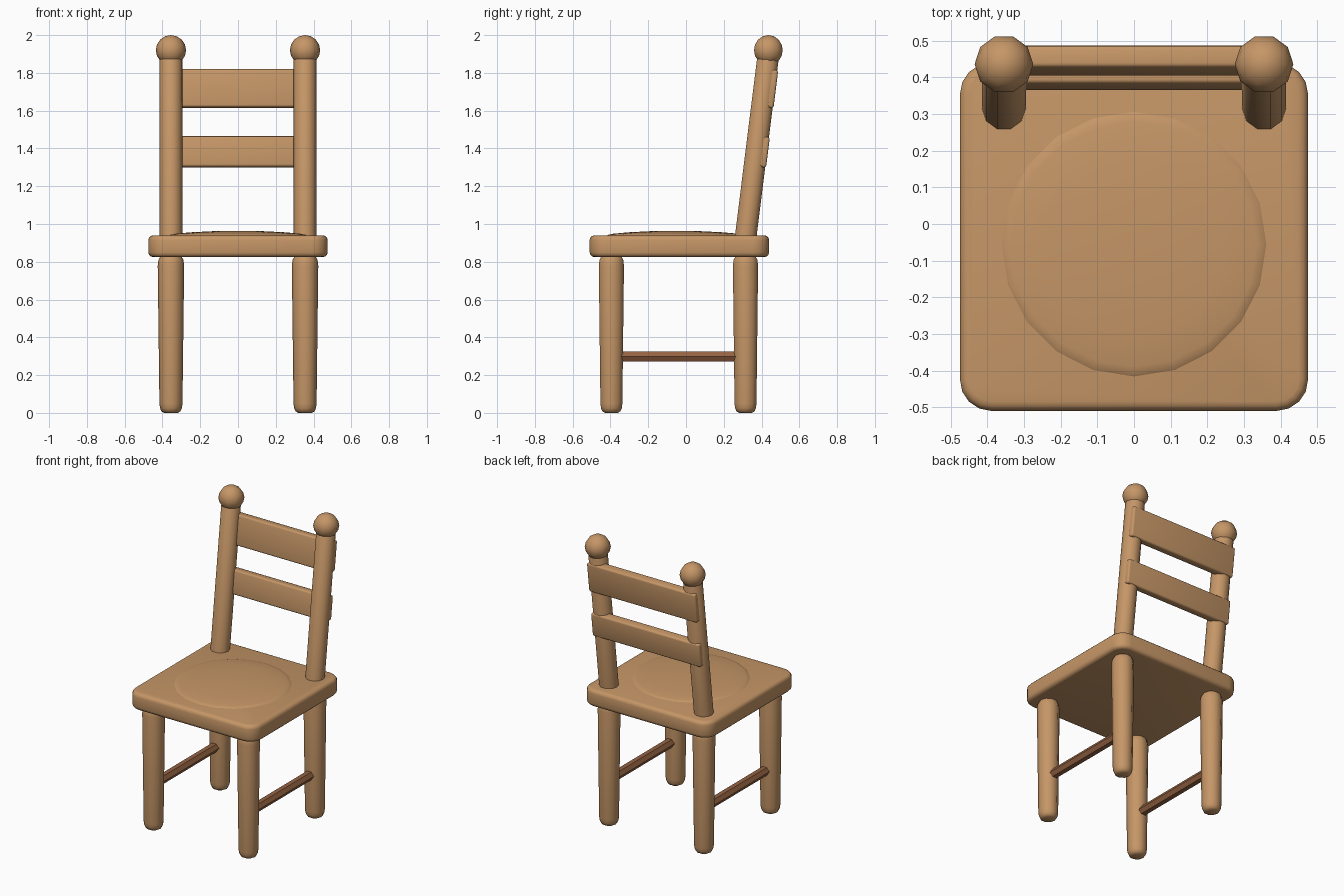
import bpy, bmesh, math
from mathutils import Vector

if "Cube" in bpy.data.objects:
    bpy.data.objects.remove(bpy.data.objects["Cube"])


def material(name, rgb):
    m = bpy.data.materials.new(name)
    m.diffuse_color = (*rgb, 1)
    m.use_nodes = True
    m.node_tree.nodes["Principled BSDF"].inputs["Base Color"].default_value = m.diffuse_color
    return m


wood = material("light wood", (0.56, 0.305, 0.135))
dark = material("dark wood", (0.30, 0.125, 0.055))


def finish(name, bm, mat, angle=40):
    bmesh.ops.recalc_face_normals(bm, faces=bm.faces)
    me = bpy.data.meshes.new(name)
    bm.to_mesh(me)
    bm.free()
    ob = bpy.data.objects.new(name, me)
    bpy.context.collection.objects.link(ob)
    me.materials.append(mat)
    bpy.ops.object.select_all(action='DESELECT')
    ob.select_set(True)
    bpy.context.view_layer.objects.active = ob
    bpy.ops.object.shade_smooth_by_angle(angle=math.radians(angle))
    return ob


def lathe(name, profile, sides, mat, loc, direction=(0, 0, 1), angle=40):
    """Stack of rings (radius, height) along a direction; zero radius closes to a point."""
    bm = bmesh.new()
    rings = []
    for r, h in profile:
        n = 1 if r == 0 else sides
        rings.append([bm.verts.new((r * math.cos(2 * math.pi * i / sides),
                                    r * math.sin(2 * math.pi * i / sides), h)) for i in range(n)])
    for a, b in zip(rings, rings[1:]):
        for i in range(sides):
            j = (i + 1) % sides
            quad = [a[i % len(a)], a[j % len(a)], b[j % len(b)], b[i % len(b)]]
            bm.faces.new(list(dict.fromkeys(quad)))
    for ring in (rings[0], rings[-1]):
        if len(ring) > 1:
            bm.faces.new(ring)
    ob = finish(name, bm, mat, angle)
    ob.location = loc
    ob.rotation_euler = Vector((0, 0, 1)).rotation_difference(Vector(direction)).to_euler()
    return ob


def box(name, size, loc, mat, bevel, corner=0, tilt=0):
    """Rounded box; corner rounds the upright edges first."""
    bm = bmesh.new()
    bmesh.ops.create_cube(bm, size=1)
    bmesh.ops.scale(bm, vec=size, verts=bm.verts)
    if corner:
        up = [e for e in bm.edges if abs(e.verts[0].co.z - e.verts[1].co.z) > 1e-4]
        bmesh.ops.bevel(bm, geom=up, offset=corner, segments=4, profile=0.5, affect='EDGES')
        rim = [e for e in bm.edges if abs(e.verts[0].co.z - e.verts[1].co.z) < 1e-4]
    else:
        rim = bm.edges[:]
    bmesh.ops.bevel(bm, geom=rim, offset=bevel, segments=3, profile=0.5, affect='EDGES')
    ob = finish(name, bm, mat)
    ob.location = loc
    ob.rotation_euler.x = tilt
    return ob


LEAN = 0.1245  # backward run of the back posts per unit of height


def post_y(z):
    return 0.317 + LEAN * (z - 0.94)


# Seat slab and its slightly domed round pad
box("seat", (0.95, 0.95, 0.115), (0, -0.035, 0.8825), wood, 0.025, corner=0.085)
lathe("seat_pad", [(0.355, 0.925), (0.365, 0.937), (0.357, 0.943), (0.335, 0.948),
                   (0.25, 0.956), (0.13, 0.962), (0, 0.964)],
      20, wood, (0, -0.055, 0), angle=60)

leg_profile = [(0.035, 0), (0.05, 0.008), (0.058, 0.025), (0.061, 0.05),
               (0.07, 0.78), (0.066, 0.81), (0.055, 0.83)]
ball_profile = [(0.08 * math.sin(math.pi * i / 8), -0.08 * math.cos(math.pi * i / 8)) for i in range(9)]
ball_profile[0], ball_profile[-1] = (0, -0.08), (0, 0.08)

for side, x in (("left", -0.355), ("right", 0.355)):
    # Tapered legs with rounded ends
    for end, y in (("front", -0.395), ("back", 0.315)):
        lathe(f"{end}_leg_{side}", leg_profile, 10, wood, (x, y, 0), angle=60)
    # Thin side stretcher
    lathe(f"stretcher_{side}", [(0.031, -0.36), (0.031, 0.36)], 6, dark,
          (x, -0.04, 0.298), (0, 1, 0), angle=30)
    # Leaning back post with ball finial
    length = 1.0 * math.hypot(1, LEAN)
    lathe(f"back_post_{side}", [(0.06, 0), (0.06, length - 0.02), (0.05, length)], 10, wood,
          (x, post_y(0.90), 0.90), (0, LEAN, 1), angle=60)
    lathe(f"finial_{side}", ball_profile, 10, wood, (x, 0.436, 1.92), angle=60)

# Two slats set into the rear of the posts
for name, z, height in (("upper_slat", 1.717, 0.202), ("lower_slat", 1.382, 0.162)):
    box(name, (0.81, 0.06, height), (0, post_y(z) + 0.032, z), wood, 0.012, tilt=-math.atan(LEAN))
